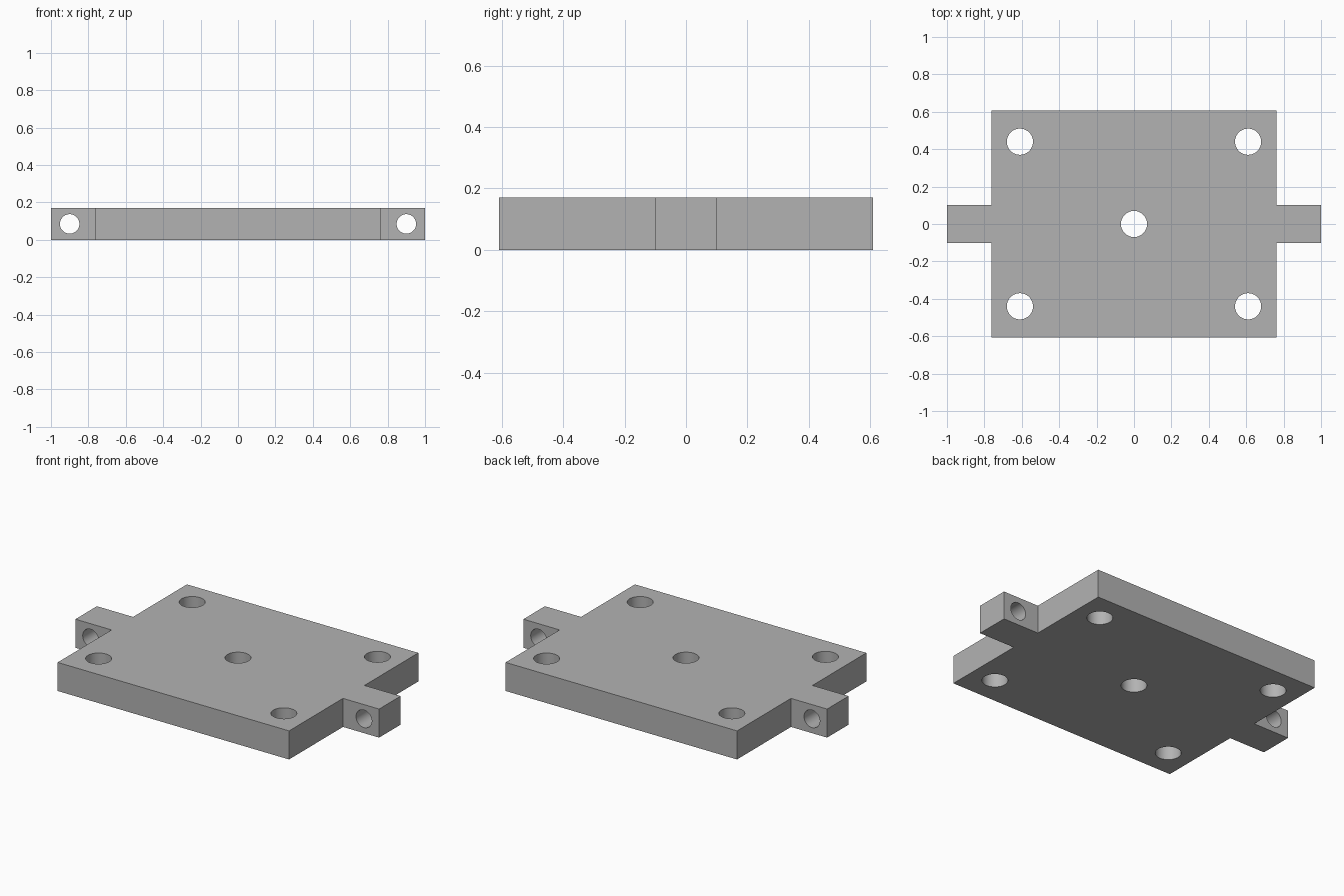
import bpy
import bmesh
from math import pi

cube = bpy.data.objects.get("Cube")
if cube:
    bpy.data.objects.remove(cube, do_unlink=True)

THICK = 0.17
PLATE_X, PLATE_Y = 0.762, 0.608
TAB_X, TAB_Y = 1.0, 0.101

grey = bpy.data.materials.new("plain grey")
grey.use_nodes = True
grey.diffuse_color = (0.45, 0.45, 0.45, 1)
grey.node_tree.nodes["Principled BSDF"].inputs["Base Color"].default_value = grey.diffuse_color

# Plate outline with a lug on each side: one quarter mirrored around the centre
quarter = [(TAB_X, TAB_Y), (PLATE_X, TAB_Y), (PLATE_X, PLATE_Y)]
half = quarter + [(-x, y) for x, y in reversed(quarter)]
outline = half + [(-x, -y) for x, y in half]

# Extrude the outline into a solid plate
bm = bmesh.new()
base = bm.faces.new([bm.verts.new((x, y, 0)) for x, y in outline])
raised = bmesh.ops.extrude_face_region(bm, geom=[base])["geom"]
bmesh.ops.translate(bm, verts=[v for v in raised if isinstance(v, bmesh.types.BMVert)],
                    vec=(0, 0, THICK))
bmesh.ops.recalc_face_normals(bm, faces=bm.faces)
mesh = bpy.data.meshes.new("mounting_plate")
bm.to_mesh(mesh)
bm.free()
mesh.materials.append(grey)
plate = bpy.data.objects.new("mounting_plate", mesh)
bpy.context.collection.objects.link(plate)


def drill(radius, location, rotation=(0, 0, 0)):
    """Cut a round through hole in the plate."""
    bpy.ops.mesh.primitive_cylinder_add(vertices=64, radius=radius, depth=0.5,
                                        location=location, rotation=rotation)
    cutter = bpy.context.object
    cutter.name = "hole_cutter"
    cutter.hide_render = True
    cutter.data.materials.append(grey)
    bpy.ops.object.select_all(action="DESELECT")
    plate.select_set(True)
    bpy.context.view_layer.objects.active = plate
    cut = plate.modifiers.new("hole", "BOOLEAN")
    cut.operation = "DIFFERENCE"
    cut.solver = "EXACT"
    cut.object = cutter
    bpy.ops.object.modifier_apply(modifier=cut.name)
    bpy.data.objects.remove(cutter, do_unlink=True)


# Centre hole, corner holes and the cross holes through the lugs
drill(0.07, (0, 0, THICK / 2))
for side in (-1, 1):
    for end in (-1, 1):
        drill(0.07, (side * 0.61, end * 0.44, THICK / 2))
    drill(0.052, (side * 0.9, 0, THICK / 2), (pi / 2, 0, 0))

bpy.ops.object.shade_smooth_by_angle(angle=pi / 6)
